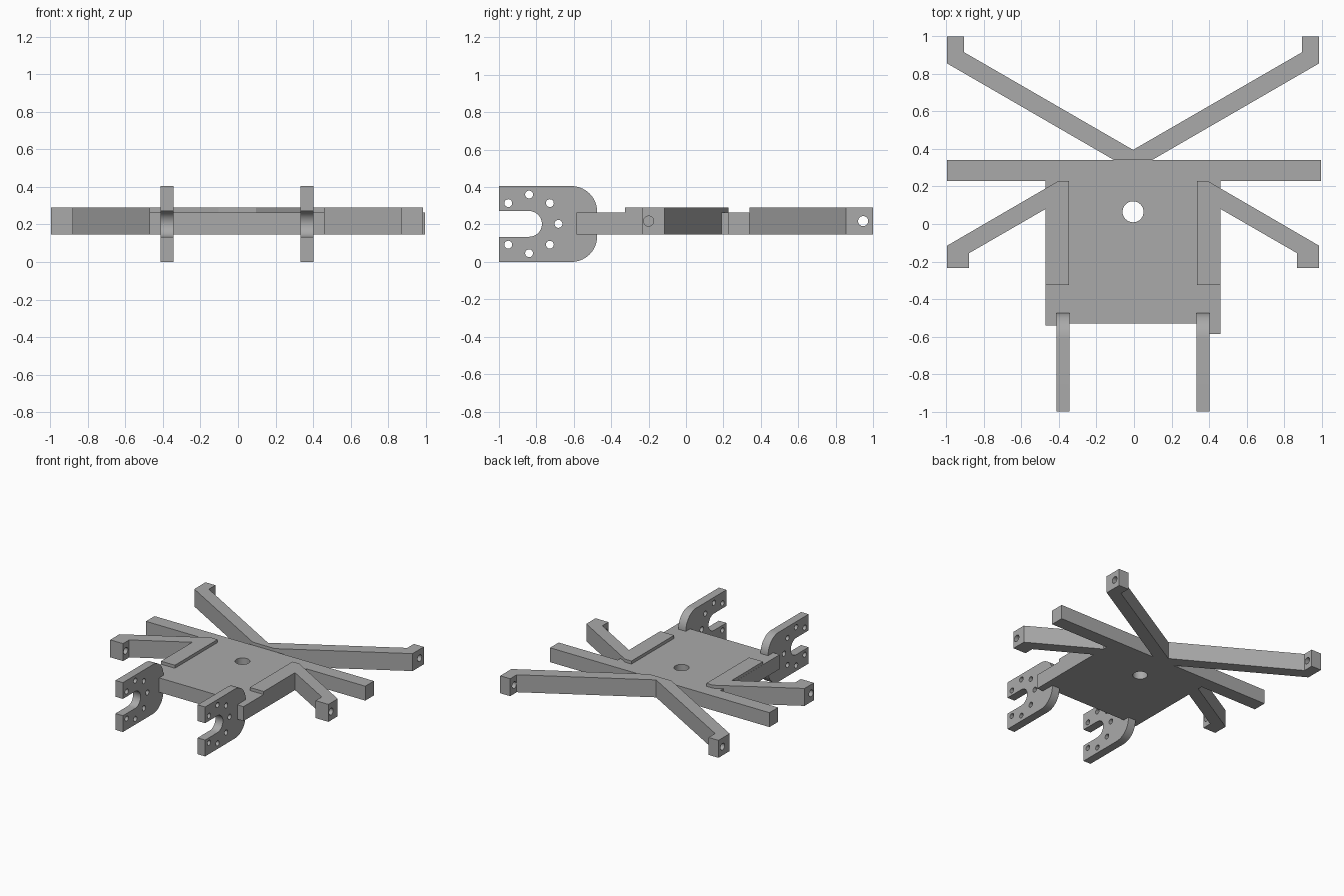
import bpy, bmesh, math
from mathutils import Matrix

cube = bpy.data.objects.get("Cube")
if cube:
    bpy.data.objects.remove(cube, do_unlink=True)

grey = bpy.data.materials.new("plain_grey")
grey.use_nodes = True
grey.diffuse_color = (0.4, 0.4, 0.4, 1)
grey.node_tree.nodes["Principled BSDF"].inputs["Base Color"].default_value = (0.4, 0.4, 0.4, 1)

MID = -0.005            # x of the mirror line
BASE, LOW, HIGH = 0.147, 0.265, 0.29


def finish(name, bm):
    bmesh.ops.recalc_face_normals(bm, faces=bm.faces)
    mesh = bpy.data.meshes.new(name)
    bm.to_mesh(mesh)
    bm.free()
    mesh.materials.append(grey)
    obj = bpy.data.objects.new(name, mesh)
    bpy.context.collection.objects.link(obj)
    return obj


def prism(name, points, lo, hi, axis="z"):
    """Extrude an outline: (x, y) along z, or (y, z) along x."""
    bm = bmesh.new()
    place = (lambda a, b: (a, b, lo)) if axis == "z" else (lambda a, b: (lo, a, b))
    face = bm.faces.new([bm.verts.new(place(a, b)) for a, b in points])
    out = bmesh.ops.extrude_face_region(bm, geom=[face])
    step = (0, 0, hi - lo) if axis == "z" else (hi - lo, 0, 0)
    bmesh.ops.translate(bm, vec=step, verts=[v for v in out["geom"] if isinstance(v, bmesh.types.BMVert)])
    return finish(name, bm)


def drill(obj, centre, radius, depth, axis="x"):
    """Cut a round hole through a part."""
    bm = bmesh.new()
    turn = Matrix.Rotation(math.pi / 2, 4, "Y") if axis == "x" else Matrix()
    bmesh.ops.create_cone(bm, cap_ends=True, segments=32, radius1=radius, radius2=radius,
                          depth=depth, matrix=Matrix.Translation(centre) @ turn)
    cutter = finish("hole_cutter", bm)
    cutter.hide_render = True
    mod = obj.modifiers.new("hole", "BOOLEAN")
    mod.operation, mod.solver, mod.object = "DIFFERENCE", "EXACT", cutter
    bpy.context.view_layer.objects.active = obj
    bpy.ops.object.modifier_apply(modifier=mod.name)
    bpy.data.objects.remove(cutter, do_unlink=True)


def smooth(obj):
    bpy.ops.object.select_all(action="DESELECT")
    obj.select_set(True)
    bpy.context.view_layer.objects.active = obj
    bpy.ops.object.shade_smooth_by_angle(angle=math.radians(30))


def arc(y, z, radius, start, end, steps=14):
    angles = [math.radians(start + (end - start) * i / steps) for i in range(steps + 1)]
    return [(y + radius * math.cos(a), z + radius * math.sin(a)) for a in angles]


# Body plate, with uneven front tabs outside the brackets
plate = prism("body_plate", [(-0.472, 0.23), (-0.472, -0.54), (-0.41, -0.54), (-0.41, -0.53),
                             (0.403, -0.53), (0.403, -0.585), (0.46, -0.585), (0.46, 0.23)], BASE, LOW)
drill(plate, (MID, 0.065, 0.2), 0.056, 0.5, "z")
smooth(plate)

# Straight cross bar
prism("cross_bar", [(-0.995, 0.228), (0.995, 0.228), (0.995, 0.34), (-0.995, 0.34)], BASE, LOW)

# Arm outlines given as distance from the mirror line
rear = [(0, 0.34), (0.1, 0.34), (0.99, 0.855), (0.99, 1), (0.9, 1), (0.9, 0.915), (0, 0.395)]
front = [(0.34, 0.228), (0.4, 0.228), (0.99, -0.115), (0.99, -0.235), (0.873, -0.235),
         (0.873, -0.155), (0.466, 0.08), (0.466, -0.325), (0.34, -0.325)]

# Bracket outline: rounded plate with an open slot
MID_Z, SLOT = 0.203, 0.069
bracket = ([(-1, 0)] + arc(-0.612, 0.137, 0.137, -90, 0) + arc(-0.612, 0.268, 0.137, 0, 90)
           + [(-1, 0.405), (-1, MID_Z + SLOT)] + arc(-0.839, MID_Z, SLOT, 90, -90)
           + [(-1, MID_Z - SLOT)])

for side, label in ((1, "left"), (-1, "right")):
    for kind, outline, hole_y in (("rear", rear, 0.947), ("front", front, -0.2)):
        arm = prism(f"{kind}_arm_{label}", [(MID + side * x, y) for x, y in outline], BASE, HIGH)
        drill(arm, (MID + side * 0.93, hole_y, 0.218), 0.027, 0.3)
        smooth(arm)

    # Bracket with a ring of bolt holes around the slot
    x = MID + side * 0.373
    part = prism(f"bracket_{label}", bracket, x - 0.034, x + 0.034, "x")
    for degrees in (-135, -90, -45, 0, 45, 90, 135):
        a = math.radians(degrees)
        drill(part, (x, -0.839 + 0.157 * math.cos(a), MID_Z + 0.157 * math.sin(a)), 0.021, 0.2)
    smooth(part)
